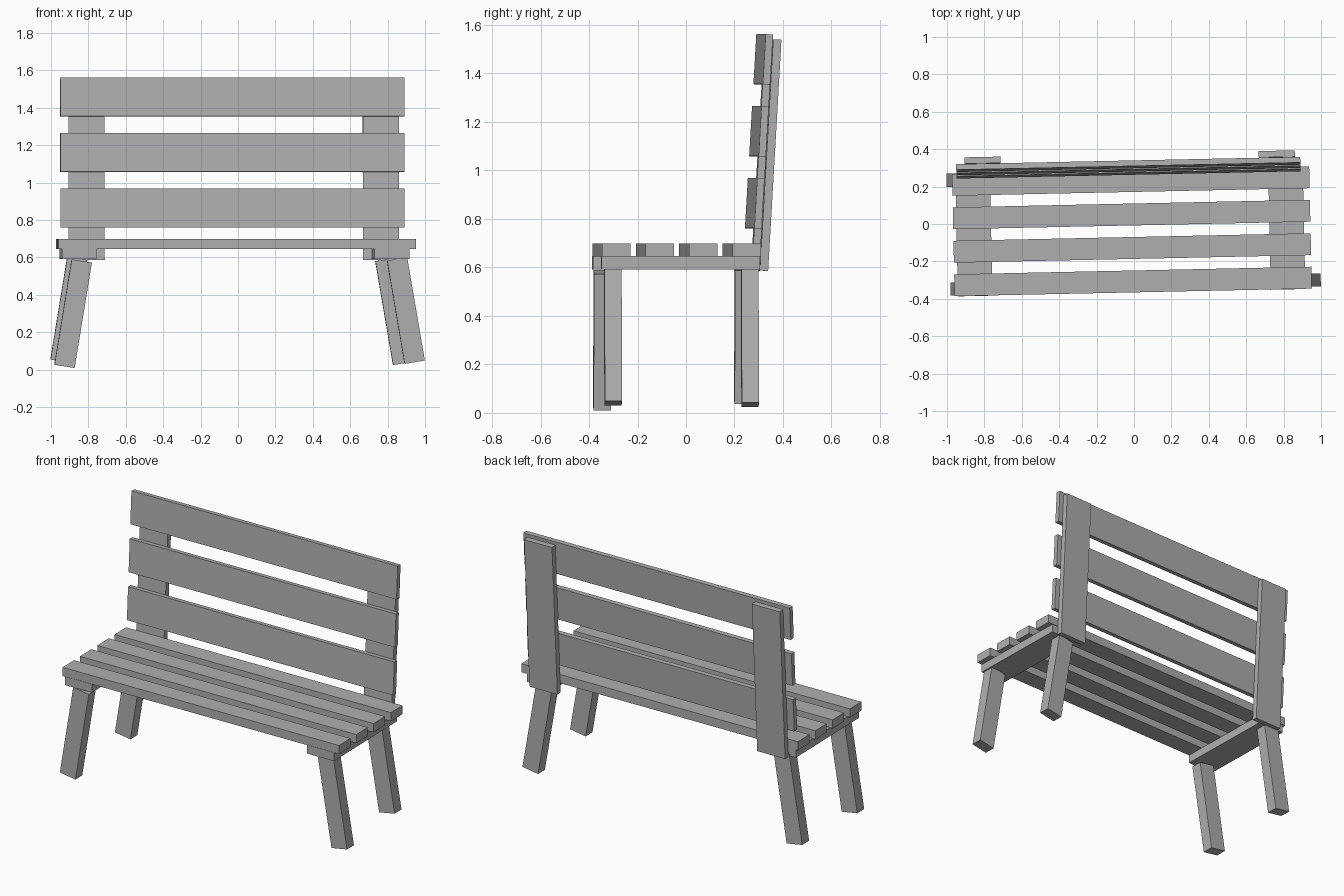
import bpy
from math import radians
from mathutils import Matrix, Vector

cube = bpy.data.objects.get("Cube")
if cube:
    bpy.data.objects.remove(cube, do_unlink=True)

# One grey for the whole bench
grey = bpy.data.materials.new("plain grey")
grey.use_nodes = True
colour = (0.43, 0.43, 0.43, 1)
grey.diffuse_color = colour
grey.node_tree.nodes["Principled BSDF"].inputs["Base Color"].default_value = colour

# The bench stands slightly turned about the vertical axis
TURN = Matrix.Rotation(0.0212, 4, "Z")


def board(name, centre, size, tilt=0.0, axis="X"):
    """A plain board of the given size, tilted in degrees about one axis."""
    bpy.ops.mesh.primitive_cube_add(size=1)
    obj = bpy.context.object
    obj.name = name
    obj.data.name = name
    obj.data.transform(Matrix.Diagonal((*size, 1)))
    obj.matrix_world = (TURN @ Matrix.Translation(centre)
                        @ Matrix.Rotation(radians(tilt), 4, axis))
    obj.data.materials.append(grey)
    return obj


# Seat slats
for i in range(4):
    board(f"seat_slat_{i + 1}", (-0.012, -0.307 + 0.179 * i, 0.672), (1.91, 0.117, 0.055))

# Bearers under the seat and posts behind the backrest
LEAN = -3.3
for side, bearer_x, post_x in (("right", -0.857, -0.803), ("left", 0.816, 0.771)):
    board(f"{side}_seat_bearer", (bearer_x, -0.041, 0.619), (0.185, 0.652, 0.054))
    board(f"{side}_back_post", (post_x, 0.331, 1.063), (0.193, 0.034, 0.955), LEAN)

# Backrest slats, following the lean of the posts
for i in range(3):
    board(f"back_slat_{i + 1}", (-0.024, 0.284 + 0.0175 * i, 0.864 + 0.297 * i),
          (1.84, 0.03, 0.207), LEAN)

# Splayed legs, placed by the centre of each foot
LEG_LENGTH = 0.58
for name, foot, splay in (
    ("front_right_leg", (-0.935, -0.327, 0.018), 9.3),
    ("back_right_leg", (-0.944, 0.255, 0.045), 9.3),
    ("front_left_leg", (0.938, -0.32, 0.04), -9.7),
    ("back_left_leg", (0.888, 0.246, 0.034), -9.7),
):
    axis = Matrix.Rotation(radians(splay), 3, "Y") @ Vector((0, 0, 1))
    length = LEG_LENGTH - foot[2] / 2
    board(name, Vector(foot) + axis * length / 2, (0.109, 0.071, length), splay, "Y")
